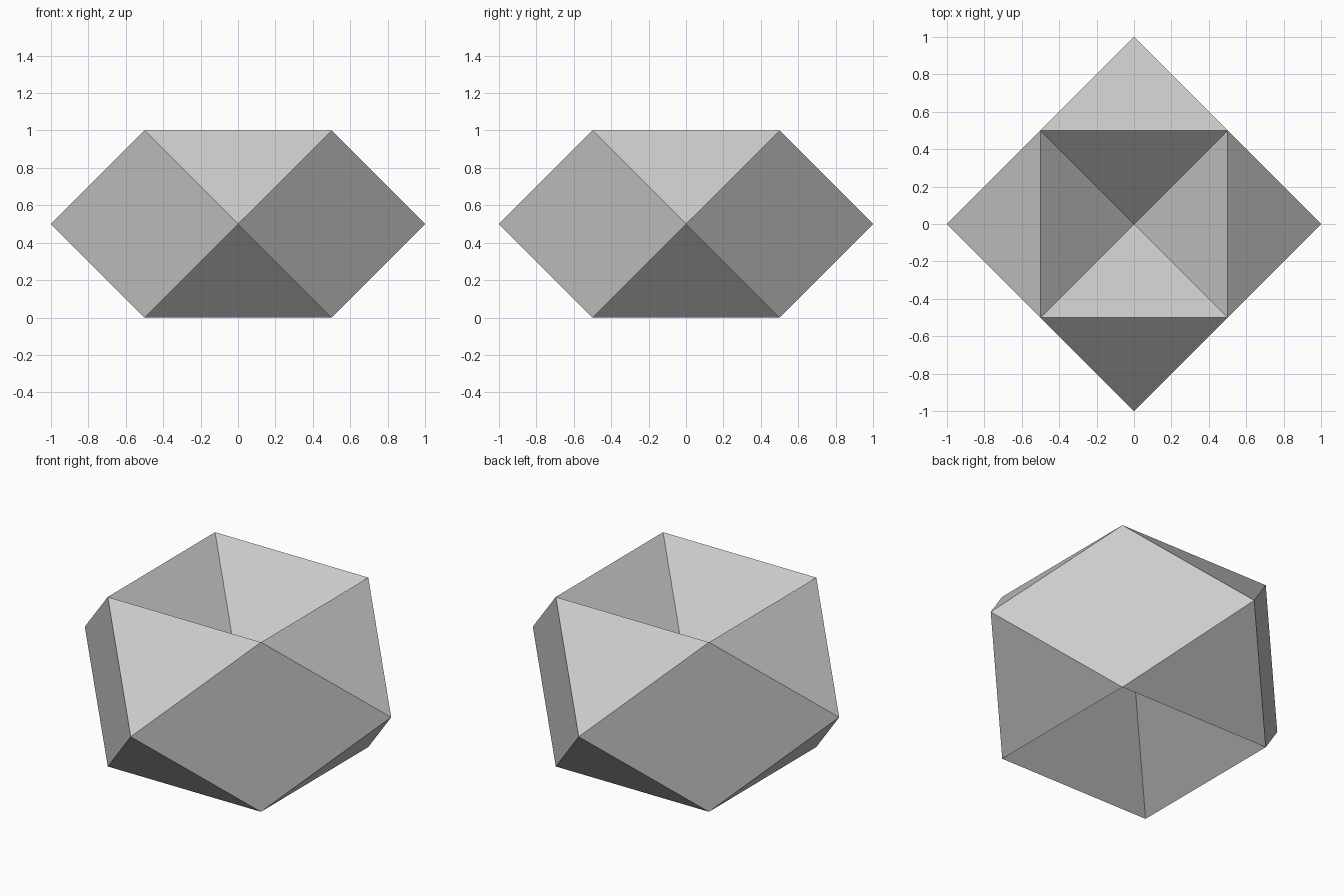
import bpy, bmesh
from mathutils import Vector

if "Cube" in bpy.data.objects:
    bpy.data.objects.remove(bpy.data.objects["Cube"])

# Unit cube standing on the ground
bm = bmesh.new()
bmesh.ops.create_cube(bm, size=1.0)

# Split every face around a centre point
centres = bmesh.ops.poke(bm, faces=bm.faces[:])["verts"]

# Side centres pull out into pyramids, top and bottom centres sink to the middle
for v in centres:
    if abs(v.co.z) > 0.25:
        v.co = Vector((0, 0, 0))
    else:
        v.co *= 2

# Merge flat triangle pairs at the corners into rhombi
corner_edges = [e for e in bm.edges
                if e.verts[0].co.xy == e.verts[1].co.xy and e.calc_length() > 0.9]
bmesh.ops.dissolve_edges(bm, edges=corner_edges, use_verts=False)
bmesh.ops.translate(bm, verts=bm.verts[:], vec=(0, 0, 0.5))

mesh = bpy.data.meshes.new("faceted_block")
bm.to_mesh(mesh)
bm.free()
block = bpy.data.objects.new("faceted_block", mesh)
bpy.context.collection.objects.link(block)
